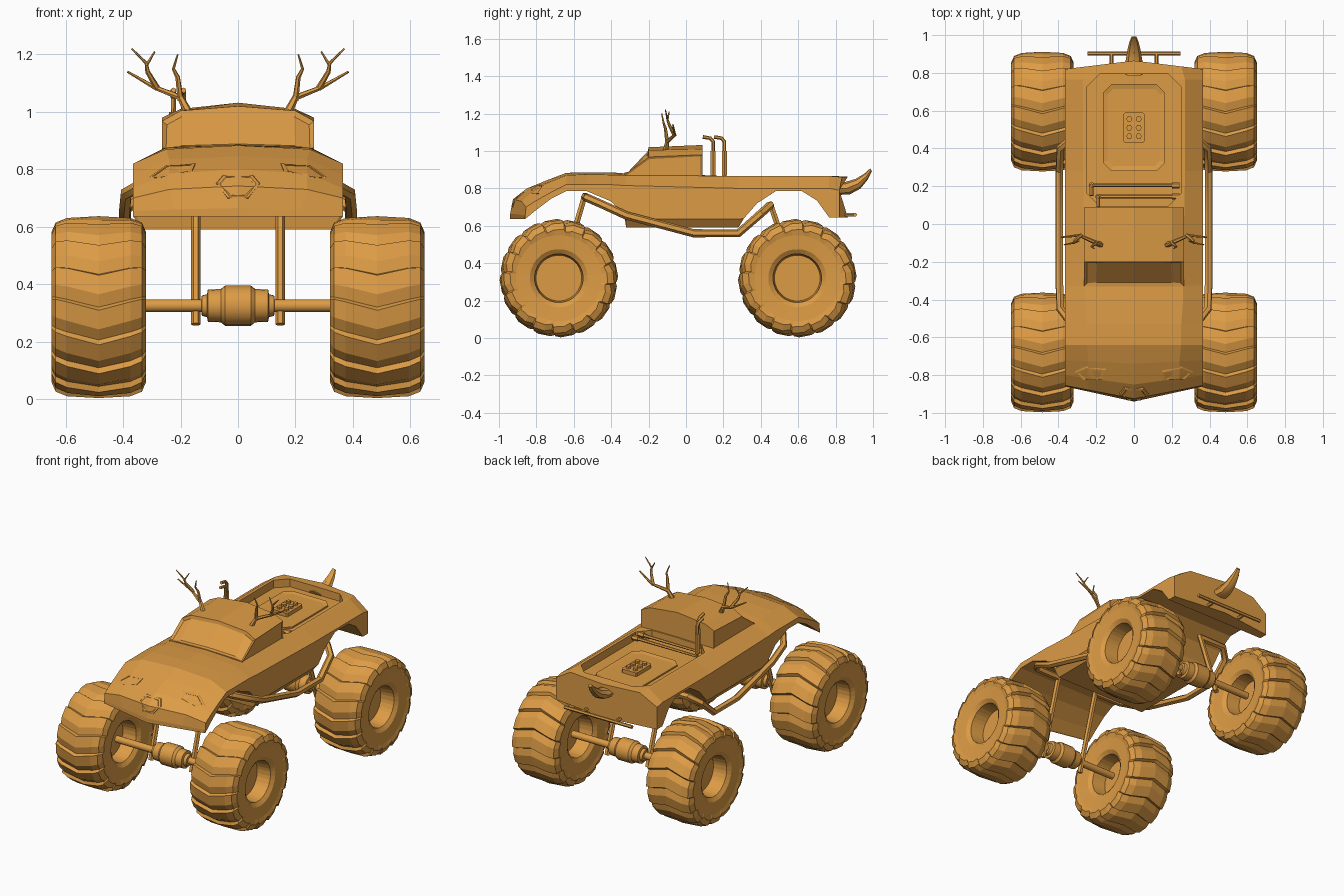
import bpy, bmesh, math
from mathutils import Vector
from mathutils.bvhtree import BVHTree

if "Cube" in bpy.data.objects:
    bpy.data.objects.remove(bpy.data.objects["Cube"])

COLOUR = (0.72, 0.33, 0.06, 1)
paint = bpy.data.materials.new("amber_paint")
paint.use_nodes = True
paint.diffuse_color = COLOUR
bsdf = next(n for n in paint.node_tree.nodes if n.type == 'BSDF_PRINCIPLED')
bsdf.inputs["Base Color"].default_value = COLOUR


def select(ob):
    bpy.ops.object.select_all(action='DESELECT')
    ob.select_set(True)
    bpy.context.view_layer.objects.active = ob


def smooth(ob):
    select(ob)
    bpy.ops.object.shade_smooth_by_angle(angle=math.radians(35))


def skin(name, rings, first=True, last=True):
    """Join equal rings of points with quads and cap the ends."""
    bm = bmesh.new()
    loops = [[bm.verts.new(p) for p in ring] for ring in rings]
    n = len(loops[0])
    for a, b in zip(loops, loops[1:]):
        for i in range(n):
            j = (i + 1) % n
            bm.faces.new((a[i], a[j], b[j], b[i]))
    if first:
        bm.faces.new(loops[0][::-1])
    if last:
        bm.faces.new(loops[-1])
    bmesh.ops.recalc_face_normals(bm, faces=bm.faces)
    me = bpy.data.meshes.new(name)
    bm.to_mesh(me)
    bm.free()
    ob = bpy.data.objects.new(name, me)
    bpy.context.collection.objects.link(ob)
    me.materials.append(paint)
    return ob


def inset(ob, rule, width, depth):
    bm = bmesh.new()
    bm.from_mesh(ob.data)
    bm.normal_update()
    faces = [f for f in bm.faces if rule(f)]
    bmesh.ops.inset_region(bm, faces=faces, thickness=width, depth=depth)
    bm.to_mesh(ob.data)
    bm.free()


def mirrored(half):
    """Complete a half section whose first and last points are on x = 0."""
    return half + [(-x, y, z) for x, y, z in half[-2:0:-1]]


def prism(name, cx, cy, hx, hy, c, z0, z1):
    """Upright block with chamfered corners."""
    outline = [(hx, hy - c), (hx - c, hy), (c - hx, hy), (-hx, hy - c),
               (-hx, c - hy), (c - hx, -hy), (hx - c, -hy), (hx, c - hy)]
    return skin(name, [[(cx + x, cy + y, z) for x, y in outline] for z in (z0, z1)])


def revolve(name, profile, centre, sides=20):
    """Turn (x, radius) points around an axis along x."""
    cx, cy, cz = centre
    turn = [math.tau * i / sides for i in range(sides)]
    ob = skin(name, [[(cx + x, cy + r * math.cos(a), cz + r * math.sin(a)) for a in turn]
                     for x, r in profile])
    smooth(ob)
    return ob


def tube(name, pts, r0, r1=None):
    """Round bar along a path, tapering from r0 to r1."""
    cu = bpy.data.curves.new(name, 'CURVE')
    cu.dimensions = '3D'
    cu.bevel_depth = 1
    cu.bevel_resolution = 1
    cu.use_fill_caps = True
    sp = cu.splines.new('POLY')
    sp.points.add(len(pts) - 1)
    for i, (sp_pt, p) in enumerate(zip(sp.points, pts)):
        sp_pt.co = (*p, 1)
        sp_pt.radius = r0 + ((r1 or r0) - r0) * i / (len(pts) - 1)
    cu.materials.append(paint)
    ob = bpy.data.objects.new(name, cu)
    bpy.context.collection.objects.link(ob)
    select(ob)
    bpy.ops.object.convert(target='MESH')
    smooth(bpy.context.object)


# Body shell: y, bottom z, shoulder z, top edge x, top edge z, centre z, bow of the section
W = 0.365
stations = [
    (-.86, .636, .655, .22, .66, .665, -.08), (-.855, .64, .70, .24, .73, .742, -.07),
    (-.80, .685, .735, .24, .785, .80, -.05), (-.72, .745, .78, .24, .835, .845, -.02),
    (-.64, .785, .82, .25, .87, .883, 0), (-.53, .785, .82, .25, .875, .886, 0),
    (-.40, .73, .82, .26, .872, .886, 0), (-.33, .66, .815, .26, .87, .88, 0),
    (-.32, .59, .815, .26, .87, .88, 0)]
for y, zb in [(.28, .59), (.31, .64), (.38, .72), (.48, .785), (.62, .785), (.70, .735), (.765, .645)]:
    stations.append((y, zb, .80, .27, .866, .868, 0))
stations.append((.82, .645, .79, .25, .86, .862, .045))
rings = []
for y, zb, zs, xt, zt, zc, bow in stations:
    wb = W - .035 if zb < .62 else W
    half = [(0, zc), (xt, zt), (W, zs), (W, max(zb, .635)), (wb, zb), (0, zb)]
    rings.append(mirrored([(x, y + bow * (1 - x / W), z) for x, z in half]))
body = skin("body_shell", rings)
bm = bmesh.new()
bm.from_mesh(body.data)
tree = BVHTree.FromBMesh(bm)
bm.free()

# Cargo bed cut into the rear
cutter = prism("bed_cutter", 0, .445, .25, .35, .07, .815, 1.0)
cutter.hide_render = True
mod = body.modifiers.new("bed", 'BOOLEAN')
mod.operation = 'DIFFERENCE'
mod.object = cutter
select(body)
bpy.ops.object.modifier_apply(modifier=mod.name)
bpy.data.objects.remove(cutter)

# Cab with recessed windscreen and side windows
cab_rows = [(-.33, .873, .879, .884), (-.2, .968, 1.004, 1.02), (.088, .98, 1.01, 1.032)]
cab = skin("cab", [mirrored([(0, y, zc), (.2, y, ze), (.265, y, zs), (.265, y, .85), (0, y, .85)])
                   for y, zs, ze, zc in cab_rows])
inset(cab, lambda f: f.normal.y < -.3 and f.normal.z > .3, .018, -.012)
for side in (1, -1):
    inset(cab, lambda f: f.normal.x * side > .9, .012, -.006)


# Headlights and nose scoop laid onto the bonnet
def scoop(name, outline):
    mid = Vector((sum(x for x, z in outline), sum(z for x, z in outline))) / len(outline)
    rings = []
    for scale, lift in [(1.05, -.01), (1, .008), (.85, .008), (.75, .001)]:
        ring = []
        for p in outline:
            x, z = mid + (Vector(p) - mid) * scale
            hit = tree.ray_cast(Vector((x, -2, z)), Vector((0, 1, 0)))[0]
            ring.append((x, (hit.y if hit else -.85) - lift, z))
        rings.append(ring)
    skin(name, rings, first=False)


scoop("nose_scoop", [(.075, .75), (.05, .78), (-.05, .78), (-.075, .75), (-.035, .70), (.035, .70)])
for side, label in ((1, "left"), (-1, "right")):
    scoop(label + "_headlight", [(side * x, z) for x, z in
                                 [(.15, .82), (.16, .795), (.27, .77), (.31, .772), (.25, .815)]])

# Bed fittings
plate = prism("bed_plate", 0, .51, .165, .23, .045, .81, .824)
inset(plate, lambda f: f.normal.z > .9, .028, -.006)
prism("engine_block", 0, .51, .055, .08, .008, .81, .842)
for i in range(6):
    x, y = (i % 2 - .5) * .05, .51 + (i // 2 - 1) * .046
    tube("engine_cap", [(x, y, .84), (x, y, .856)], .016)

# Exhaust stacks
for x, y in ((-.225, .205), (-.19, .145)):
    tube("exhaust_pipe", [(.22, y, .85), (x, y, .85), (x, y, 1.05), (x, y - .015, 1.068),
                          (x, y - .055, 1.075)], .010)
    tube("stack_sleeve", [(x, y, .87), (x, y, 1.0)], .016)
    tube("exhaust_muffler", [(.2, y, .85), (.24, y, .85)], .016)

# Tail horn and rear bar
tail = [(.80, .80, .055, .035), (.86, .80, .045, .032), (.92, .825, .035, .026),
        (.965, .865, .024, .016), (.99, .90, .014, .008)]
smooth(skin("tail_horn", [[(w * math.cos(a), y - h * .5 * math.sin(a), z + h * math.sin(a))
                           for a in (math.tau * i / 8 for i in range(8))] for y, z, w, h in tail]))
tube("rear_bar", [(-.245, .903, .66), (.245, .903, .66)], .011)
for x in (-.12, .12):
    tube("rear_bar_post", [(x, .82, .66), (x, .903, .66)], .011)

# Antlers, side rails and suspension links
branches = [
    ([(.175, -.11, 1.0), (.2, -.1, 1.05), (.29, -.06, 1.085), (.385, -.07, 1.14)], .016, .004),
    ([(.28, -.06, 1.08), (.315, -.09, 1.14), (.32, -.1, 1.17), (.37, -.11, 1.22)], .011, .003),
    ([(.32, -.1, 1.16), (.29, -.09, 1.21)], .006, .003),
    ([(.2, -.1, 1.04), (.21, -.11, 1.12), (.225, -.12, 1.15), (.21, -.13, 1.2)], .011, .003)]
rail = [(.15, -.54, .755), (.33, -.53, .75), (.39, -.45, .715), (.395, -.32, .655), (.395, .04, .56),
        (.395, .28, .56), (.39, .4, .665), (.33, .45, .71), (.15, .45, .71)]
for s in (1, -1):
    for pts, r0, r1 in branches:
        tube("antler", [(s * x, y, z) for x, y, z in pts], r0, r1)
    tube("side_rail", [(s * x, y, z) for x, y, z in rail], .022)
    tube("front_link", [(s * .147, -.69, .26), (s * .147, -.54, .765)], .017)
    tube("rear_link", [(s * .147, .605, .26), (s * .147, .45, .72)], .017)

# Axles with bulged differentials
half = [(.40, .022), (.128, .022), (.126, .035), (.108, .04), (.105, .056), (.06, .058), (.045, .07)]
axle = [(-x, r) for x, r in half] + half[::-1]

# Tyre section: x, radius and tread height, from outer hub to tread centre
section = [(.045, .122, 0), (.135, .13, 0), (.152, .155, 0), (.158, .23, 0), (.165, .262, .014),
           (.150, .296, .018), (.11, .311, .018), (0, .317, .018)]
section += [(-x, r, h) for x, r, h in section[-2::-1]]
LUGS = 16


def tyre(name, cx, cy):
    rings = []
    for x, r, h in section:
        lag = .14 * min(abs(x) / .165, 1) if r > .24 else .14
        ring = []
        for k in range(LUGS):
            for step, rad in ((0, r - h), (.035, r), (.25, r - h * .2)):
                a = math.tau * k / LUGS + step - lag
                ring.append((cx + x, cy - rad * math.sin(a), .32 + rad * math.cos(a)))
        rings.append(ring)
    skin(name, rings)


for y, end in ((-.68, "front"), (.595, "rear")):
    revolve(end + "_axle", axle, (0, y, .325))
    for s, label in ((1, "left"), (-1, "right")):
        tyre(f"{end}_{label}_wheel", s * .485, y)
